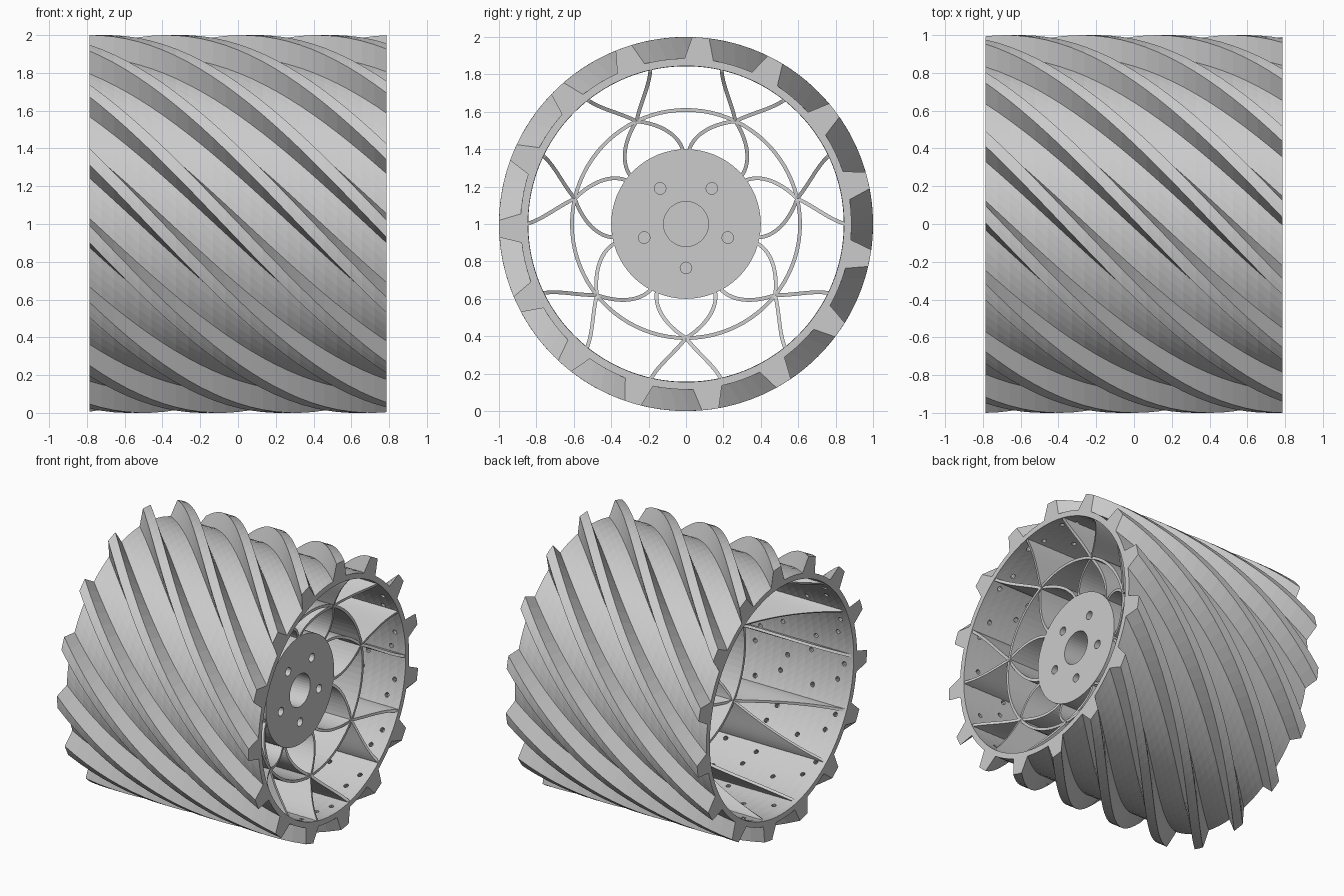
import bpy, bmesh
from math import sin, cos, radians, pi
from mathutils import Matrix, Vector

cube = bpy.data.objects.get("Cube")
if cube:
    bpy.data.objects.remove(cube, do_unlink=True)

grey = bpy.data.materials.new("plain_grey")
grey.use_nodes = True
grey.diffuse_color = (0.6, 0.6, 0.6, 1)
grey.node_tree.nodes["Principled BSDF"].inputs["Base Color"].default_value = (0.6, 0.6, 0.6, 1)

HALF = 0.787              # half of the wheel width
LUGS, NODES = 15, 7
STEP, SECTOR = 360 / LUGS, 360 / NODES
WALL_IN, WALL_OUT = 0.845, 0.885
RING, THICK = 0.61, 0.02
HUB_RADIUS, HUB_BACK, HUB_FRONT = 0.4, 0.2, 0.51
CENTRE = Vector((0, 0, 1))


def polar(radius, degrees, x=0):
    a = radians(degrees)
    return CENTRE + Vector((x, radius * cos(a), radius * sin(a)))


def finish(name, bm):
    bmesh.ops.recalc_face_normals(bm, faces=bm.faces)
    mesh = bpy.data.meshes.new(name)
    bm.to_mesh(mesh)
    bm.free()
    mesh.materials.append(grey)
    obj = bpy.data.objects.new(name, mesh)
    bpy.context.collection.objects.link(obj)
    return obj


def add_cylinder(bm, radius, length, middle, axis, sides):
    turn = axis.to_track_quat('Z', 'Y').to_matrix().to_4x4()
    bmesh.ops.create_cone(bm, cap_ends=True, segments=sides, radius1=radius, radius2=radius,
                          depth=length, matrix=Matrix.Translation(middle) @ turn)


def cut(obj, bm):
    cutter = finish("hole_cutter", bm)
    cutter.hide_render = True
    mod = obj.modifiers.new("holes", 'BOOLEAN')
    mod.operation, mod.solver, mod.object = 'DIFFERENCE', 'EXACT', cutter
    graph = bpy.context.evaluated_depsgraph_get()
    mesh = bpy.data.meshes.new_from_object(obj.evaluated_get(graph))
    obj.modifiers.clear()
    obj.data = mesh
    bpy.data.objects.remove(cutter, do_unlink=True)


def tube(name, outer, inner, stations):
    """Closed tube; outer and inner are matching lists of (radius, degrees),
    stations are (x, twist) pairs."""
    bm = bmesh.new()
    n = len(outer)
    rows = [[[bm.verts.new(polar(r, a + twist, x)) for r, a in loop] for loop in (outer, inner)]
            for x, twist in stations]
    for i in range(n):
        j = (i + 1) % n
        for a, b in zip(rows, rows[1:]):
            for side in (0, 1):
                bm.faces.new((a[side][i], a[side][j], b[side][j], b[side][i]))
        for end in (rows[0], rows[-1]):
            bm.faces.new((end[0][i], end[0][j], end[1][j], end[1][i]))
    return finish(name, bm)


def twist_at(x):
    return 94.5 * (x - HALF) / (2 * HALF)


# Drum with helical lugs
lug = ((-5, WALL_OUT), (-2.6, 1), (0, 1), (2.6, 1), (5, WALL_OUT),
       (8.5, WALL_OUT), (12, WALL_OUT), (15.5, WALL_OUT))
FIRST = 85.5
outer = [(r, FIRST + k * STEP + a) for k in range(LUGS) for a, r in lug]
inner = [(WALL_IN, a) for r, a in outer]
CUTS = 24
stations = [(x, twist_at(x)) for x in (HALF * (2 * i / CUTS - 1) for i in range(CUTS + 1))]
drum = tube("treaded_drum", outer, inner, stations)

# Pairs of blind screw holes beneath every lug
holes = bmesh.new()
for k in range(LUGS):
    for row in range(-3, 4):
        for side in (-1, 1):
            x = row * 0.23 + side * 0.02
            angle = FIRST + k * STEP + twist_at(x) + side * 2.8
            spot = polar(WALL_IN + 0.005, angle, x)
            axis = polar(1, angle) - CENTRE
            add_cylinder(holes, 0.017, 0.07, spot, axis, 10)
cut(drum, holes)

# Hub with a blind bore and five bolt holes
X = Vector((1, 0, 0))
bm = bmesh.new()
add_cylinder(bm, HUB_RADIUS, HUB_FRONT - HUB_BACK,
             CENTRE + X * (HUB_FRONT + HUB_BACK) / 2, X, 64)
hub = finish("hub", bm)
holes = bmesh.new()
add_cylinder(holes, 0.12, 0.44, CENTRE + X * HUB_FRONT, X, 40)
for k in range(5):
    add_cylinder(holes, 0.031, 0.3, polar(0.235, -90 + 72 * k, HUB_FRONT), X, 16)
cut(hub, holes)


def web_depth(radius):
    """Back and front x of the webs: narrow at the hub, full width at the rim."""
    v = (radius - RING) / (WALL_IN - RING)
    return (max(-0.06 - 0.494 * v - 0.231 * v * v, -0.785),
            min(0.6 + 0.145 * v + 0.04 * v * v, 0.785))


# Ring running through all spoke crossings
circle = [i * 360 / 84 for i in range(84)]
tube("spoke_ring", [(RING + THICK / 2, a) for a in circle],
     [(RING - THICK / 2, a) for a in circle], [(x, 0) for x in web_depth(RING)])


def spoke_point(t, node, hand):
    """S-curve that is radial at rim and hub and slants through the crossing."""
    if t < 0.5:
        u, end, sweep = 1 - 2 * t, WALL_IN + 0.01, -SECTOR / 4
    else:
        u, end, sweep = 2 * t - 1, HUB_RADIUS - 0.01, 23.5
    bend = 0.7 * sin(u * pi / 2) + 0.3 * u
    radius = RING + (end - RING) * u
    return radius, polar(radius, node + hand * sweep * bend)


def curved_spoke(bm, node, hand):
    """Deep thin web running from the rim through a crossing to the hub."""
    count = 24
    path = [spoke_point(i / count, node, hand) for i in range(count + 1)]
    rows = []
    for i, (radius, p) in enumerate(path):
        slope = path[min(i + 1, count)][1] - path[max(i - 1, 0)][1]
        off = X.cross(slope).normalized() * THICK / 2
        back, front = web_depth(radius)
        rows.append([bm.verts.new(q + X * x) for q, x in
                     ((p - off, back), (p + off, back), (p + off, front), (p - off, front))])
    for r, s in zip(rows, rows[1:]):
        for i in range(4):
            j = (i + 1) % 4
            bm.faces.new((r[i], r[j], s[j], s[i]))
    bm.faces.new(rows[0])
    bm.faces.new(rows[-1])


# Crossing spokes
bm = bmesh.new()
for k in range(NODES):
    for hand in (-1, 1):
        curved_spoke(bm, -90 + k * SECTOR, hand)
finish("curved_spokes", bm)
